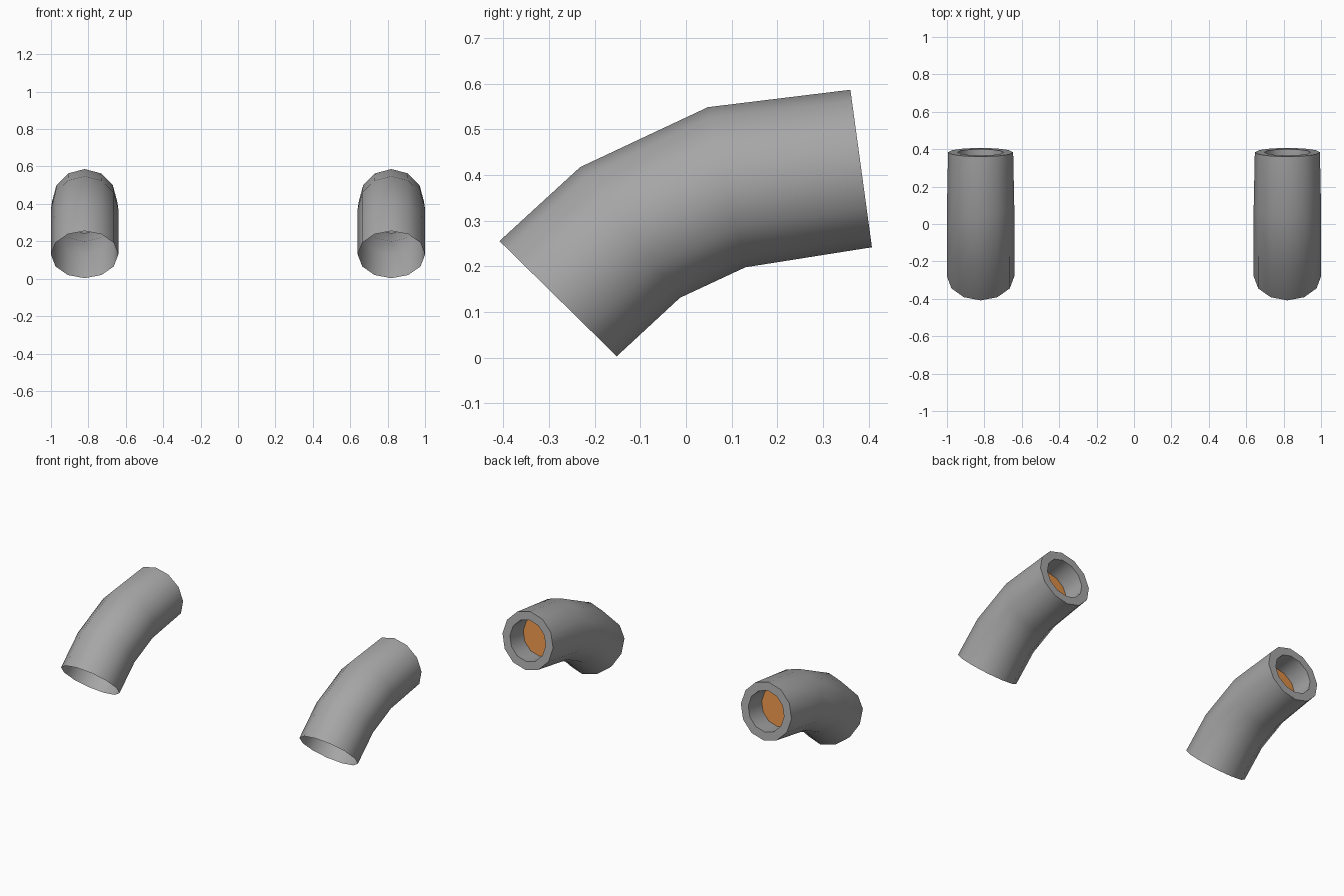
import bpy, bmesh, math
from mathutils import Vector

if "Cube" in bpy.data.objects:
    bpy.data.objects.remove(bpy.data.objects["Cube"])

SIDES = 12
PIPE_X = 0.82


def material(name, rgb):
    m = bpy.data.materials.new(name)
    m.diffuse_color = (*rgb, 1.0)
    m.use_nodes = True
    m.node_tree.nodes["Principled BSDF"].inputs["Base Color"].default_value = m.diffuse_color
    return m


grey = material("pipe grey", (0.38, 0.38, 0.38))
orange = material("glowing orange", (0.72, 0.27, 0.06))


def ring(bm, y, z, tilt, r):
    t = math.radians(tilt)
    up = Vector((0, -math.sin(t), math.cos(t)))
    c = Vector((PIPE_X, y, z))
    out = []
    for i in range(SIDES):
        a = 2 * math.pi * i / SIDES
        out.append(bm.verts.new(c + Vector((r * math.cos(a), 0, 0)) + up * (r * math.sin(a))))
    return out


bm = bmesh.new()
# outer bend (open at the front), rim, then recess: y, z, tilt, radius
sections = [
    (-0.280, 0.129, 45.5, 0.180),
    (-0.1225, 0.274, 37.4, 0.180),
    (0.089, 0.373, 13.2, 0.180),
    (0.3835, 0.414, 7.8, 0.174),
    (0.3835, 0.414, 7.8, 0.123),
    (0.255, 0.396, 7.8, 0.121),
]
rings = [ring(bm, *s) for s in sections]
for n, (a, b) in enumerate(zip(rings, rings[1:])):
    for k in range(SIDES):
        j = (k + 1) % SIDES
        f = bm.faces.new((a[k], b[k], b[j], a[j]))
        f.smooth = n != 3  # flat rim
for n in (3, 4, 5):  # crisp rim and recess edges
    for k in range(SIDES):
        bm.edges.get((rings[n][k], rings[n][(k + 1) % SIDES])).smooth = False

# orange disc at the bottom of the recess
disc = bm.faces.new(rings[-1][::-1])
disc.material_index = 1

mesh = bpy.data.meshes.new("exhaust_pipes")
bm.to_mesh(mesh)
bm.free()
mesh.materials.append(grey)
mesh.materials.append(orange)
pipes = bpy.data.objects.new("exhaust_pipes", mesh)
bpy.context.collection.objects.link(pipes)

# second pipe on the other side
mirror = pipes.modifiers.new("mirror", 'MIRROR')
mirror.use_axis = (True, False, False)
mirror.use_mirror_merge = False
